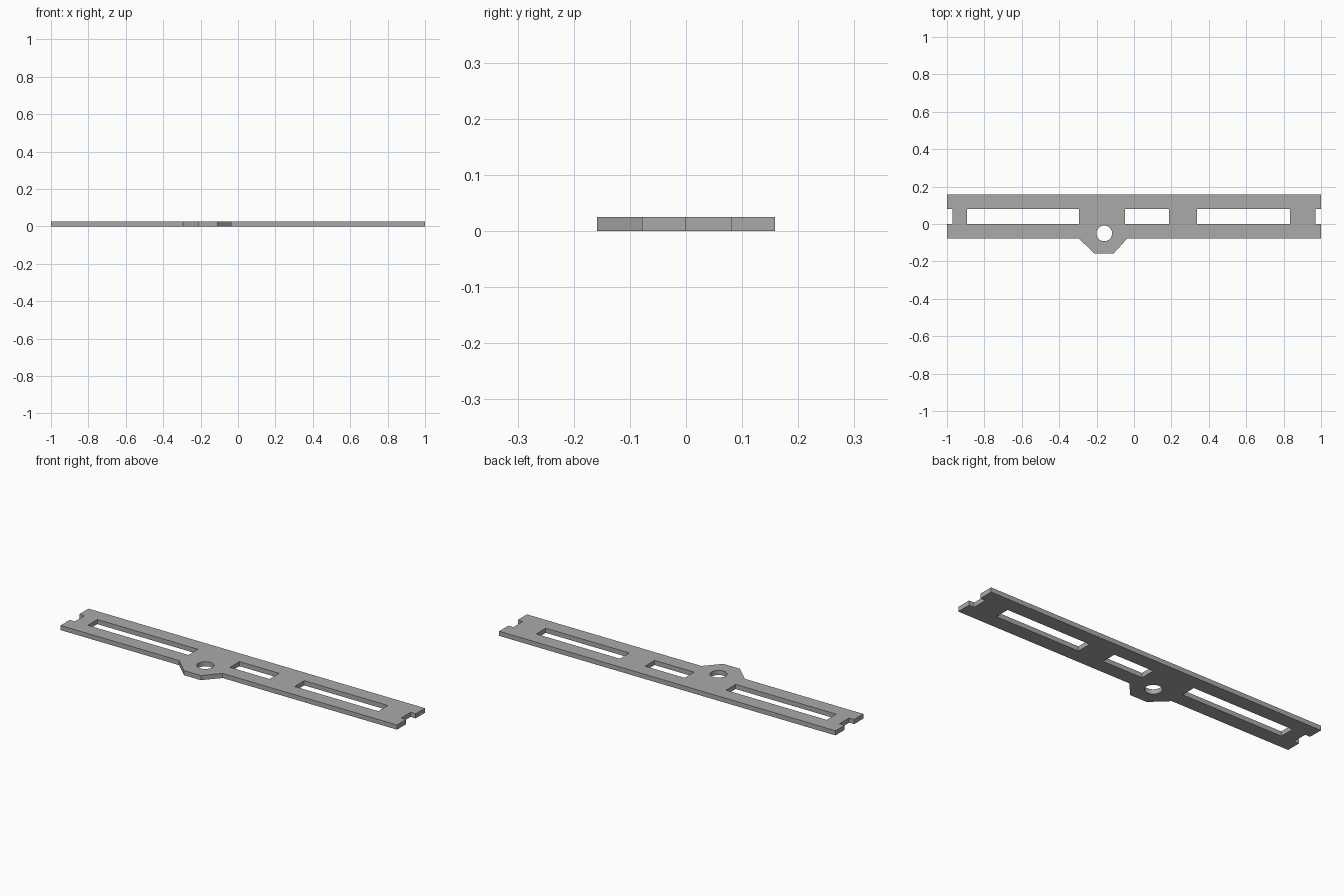
import bpy
import bmesh
from math import cos, sin, tau

cube = bpy.data.objects.get("Cube")
if cube:
    bpy.data.objects.remove(cube, do_unlink=True)

THICKNESS = 0.025
BACK, FRONT = 0.159, -0.078
SLOT_BACK, SLOT_FRONT = 0.081, 0.0
NOTCH = 0.97

# Single flat grey material
grey = bpy.data.materials.new("plain grey")
grey.use_nodes = True
colour = (0.4, 0.4, 0.4, 1)
grey.diffuse_color = colour
grey.node_tree.nodes["Principled BSDF"].inputs["Base Color"].default_value = colour


def add_loop(curve, points):
    """Add one closed straight-sided loop to a flat curve."""
    spline = curve.splines.new("POLY")
    spline.points.add(len(points) - 1)
    for point, (x, y) in zip(spline.points, points):
        point.co = (x, y, 0, 1)
    spline.use_cyclic_u = True


def end_notch(side):
    """Rectangular notch in one end, listed from front to back."""
    return [(side, SLOT_FRONT), (side * NOTCH, SLOT_FRONT),
            (side * NOTCH, SLOT_BACK), (side, SLOT_BACK)]


profile = bpy.data.curves.new("mounting_plate", "CURVE")
profile.dimensions = "2D"
profile.fill_mode = "BOTH"
profile.extrude = THICKNESS / 2

# Outline with the tapered front tab and the notched ends
tab = [(-0.295, FRONT), (-0.21, -0.159), (-0.11, -0.159), (-0.037, FRONT)]
outline = [(-1, FRONT)] + tab + [(1, FRONT)] + end_notch(1)
outline += [(1, BACK), (-1, BACK)] + end_notch(-1)[::-1]
add_loop(profile, outline)

# Three rectangular slots
for left, right in ((-0.893, -0.295), (-0.048, 0.187), (0.337, 0.834)):
    add_loop(profile, [(left, SLOT_FRONT), (left, SLOT_BACK),
                       (right, SLOT_BACK), (right, SLOT_FRONT)])

# Round hole above the tab
SIDES = 40
add_loop(profile, [(-0.159 + 0.042 * cos(tau * i / SIDES),
                    -0.05 + 0.042 * sin(tau * i / SIDES)) for i in range(SIDES)])

# Turn the filled profile into one welded solid standing on the ground
source = bpy.data.objects.new("profile_helper", profile)
bpy.context.collection.objects.link(source)
bpy.context.view_layer.update()
evaluated = source.evaluated_get(bpy.context.evaluated_depsgraph_get())
mesh = bpy.data.meshes.new_from_object(evaluated)
bpy.data.objects.remove(source, do_unlink=True)

bm = bmesh.new()
bm.from_mesh(mesh)
bmesh.ops.remove_doubles(bm, verts=bm.verts, dist=0.0001)
bmesh.ops.translate(bm, verts=bm.verts, vec=(0, 0, THICKNESS / 2))
bmesh.ops.recalc_face_normals(bm, faces=bm.faces)
for face in bm.faces:
    face.smooth = False
    face.material_index = 0
bm.to_mesh(mesh)
bm.free()

mesh.materials.clear()
mesh.materials.append(grey)
plate = bpy.data.objects.new("mounting_plate", mesh)
bpy.context.collection.objects.link(plate)
